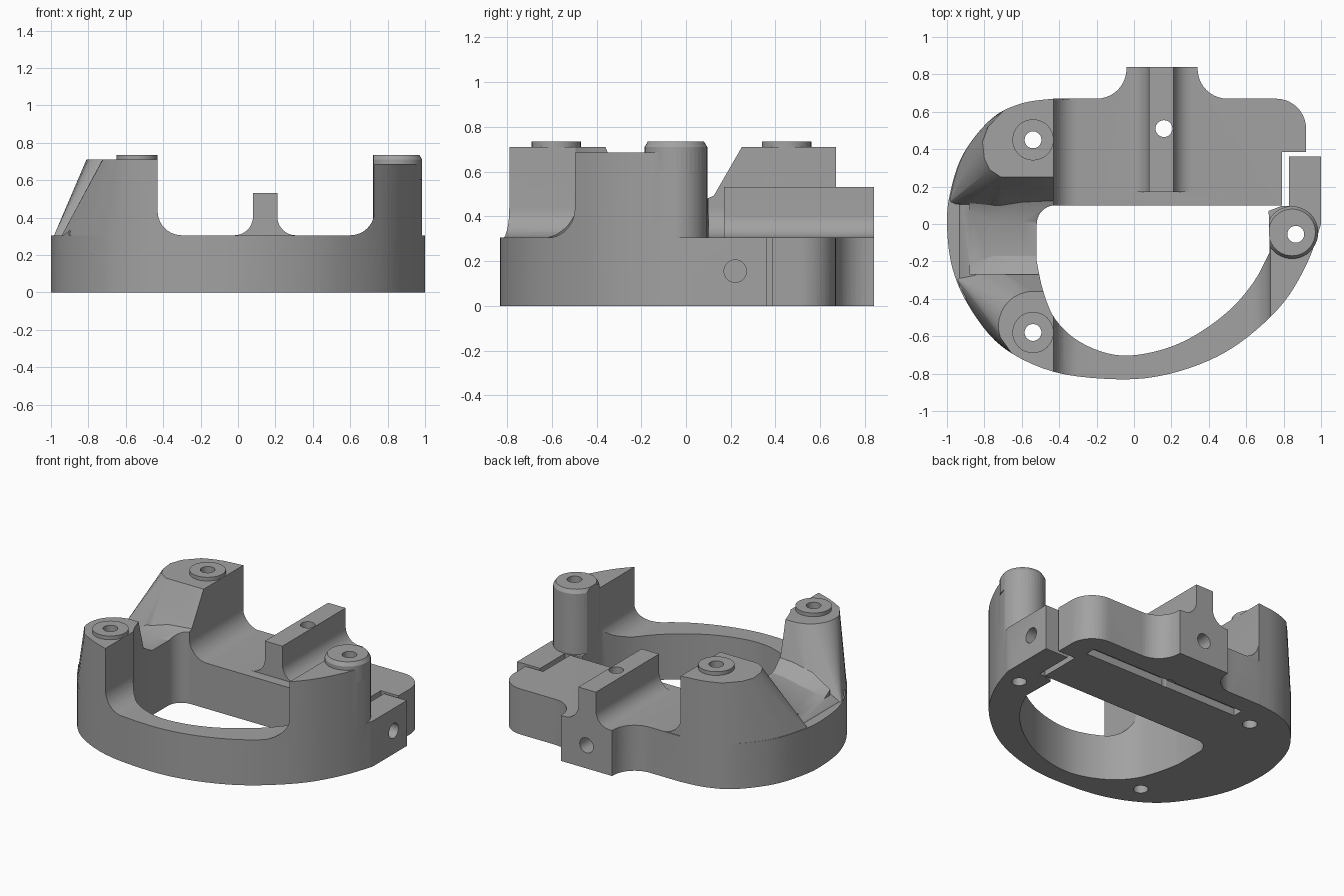
import bpy, bmesh, math
from mathutils import Vector

old = bpy.data.objects.get("Cube")
if old:
    bpy.data.objects.remove(old, do_unlink=True)

grey = bpy.data.materials.new("machined_grey")
grey.use_nodes = True
colour = (0.36, 0.36, 0.36, 1)
grey.diffuse_color = colour
grey.node_tree.nodes["Principled BSDF"].inputs["Base Color"].default_value = colour


def make(name, bm):
    bmesh.ops.recalc_face_normals(bm, faces=bm.faces)
    mesh = bpy.data.meshes.new(name)
    bm.to_mesh(mesh)
    bm.free()
    mesh.materials.append(grey)
    ob = bpy.data.objects.new(name, mesh)
    bpy.context.collection.objects.link(ob)
    return ob


def prism(name, pts, lo, hi, axis="z"):
    """Extrude a 2D profile along z (xy profile) or y (xz profile)."""
    bm = bmesh.new()
    place = (lambda p: (p[0], p[1], lo)) if axis == "z" else (lambda p: (p[0], lo, p[1]))
    move = (0, 0, hi - lo) if axis == "z" else (0, hi - lo, 0)
    face = bm.faces.new([bm.verts.new(place(p)) for p in pts])
    new = bmesh.ops.extrude_face_region(bm, geom=[face])["geom"]
    bmesh.ops.translate(bm, vec=move, verts=[v for v in new if isinstance(v, bmesh.types.BMVert)])
    return make(name, bm)


def hull(name, pts):
    bm = bmesh.new()
    for p in pts:
        bm.verts.new(p)
    out = bmesh.ops.convex_hull(bm, input=bm.verts)
    bmesh.ops.delete(bm, geom=list(set(out["geom_interior"] + out["geom_unused"])), context="VERTS")
    return make(name, bm)


def cylinder(name, start, end, r, r2=None):
    bm = bmesh.new()
    a, b = Vector(start), Vector(end)
    bmesh.ops.create_cone(bm, cap_ends=True, segments=40, radius1=r, radius2=r2 or r, depth=(b - a).length)
    bm.transform((b - a).to_track_quat("Z", "Y").to_matrix().to_4x4())
    bmesh.ops.translate(bm, vec=(a + b) / 2, verts=bm.verts)
    return make(name, bm)


def arc(cx, cy, r, a0, a1, n=10):
    angles = [math.radians(a0 + (a1 - a0) * i / n) for i in range(n + 1)]
    return [(cx + r * math.cos(a), cy + r * math.sin(a)) for a in angles]


def smooth(pts, n=5):
    """Open curve running smoothly through the given points."""
    p = [Vector(q) for q in [pts[0]] + pts + [pts[-1]]]
    out = []
    for a, b, c, d in zip(p, p[1:], p[2:], p[3:]):
        for i in range(n):
            t = i / n
            q = 2 * b + (c - a) * t + (2 * a - 5 * b + 4 * c - d) * t * t + (3 * b - a - 3 * c + d) * t ** 3
            out.append(tuple(q / 2))
    return out + [tuple(pts[-1])]


def combine(target, tools, operation):
    for tool in tools:
        m = target.modifiers.new(operation.lower(), "BOOLEAN")
        m.operation, m.solver, m.object = operation, "EXACT", tool
        bpy.context.view_layer.objects.active = target
        bpy.ops.object.modifier_apply(modifier=m.name)
        bpy.data.objects.remove(tool, do_unlink=True)


# Outer outline: rear lug, clamp corner and round front
ring = smooth([(-0.43, 0.67), (-0.6, 0.645), (-0.76, 0.565), (-0.91, 0.38), (-0.98, 0.18), (-1, 0),
               (-0.97, -0.24), (-0.87, -0.46), (-0.7, -0.66), (-0.43, -0.79), (-0.1, -0.83),
               (0.15, -0.81), (0.4, -0.73), (0.6, -0.61), (0.8, -0.42), (0.93, -0.2), (1, 0)])
outer = ring + [(1, 0.36), (0.92, 0.37)] + arc(0.76, 0.51, 0.16, 0, 90)
outer += arc(0.5, 0.83, 0.16, 270, 180) + [(0.34, 0.84), (-0.04, 0.84)] + arc(-0.2, 0.83, 0.16, 0, -90)

# Inner opening, running on into the clamp slot
inner = arc(-0.42, 0, 0.1, 90, 180) + smooth(
    [(-0.52, -0.2), (-0.485, -0.36), (-0.42, -0.51), (-0.29, -0.63), (-0.1, -0.7), (0.1, -0.685),
     (0.3, -0.61), (0.5, -0.47), (0.64, -0.31), (0.725, -0.15)])
inner += [(0.72, 0.07), (0.79, 0.097), (0.83, 0.097), (0.83, 0.36), (1.1, 0.36),
          (1.1, 0.385), (0.79, 0.385), (0.79, 0.1)]

BASE, TOP, BOSS, R = 0.305, 0.71, 0.735, 0.13
body = prism("clamp_body", outer, 0, BASE)

# Left towers: rear one with a sloped front, front one tapering, saddle between
foot = [p for p in ring[:45] if p[1] > 0.1]
rear_top = [p for p in ring if p[1] > 0.56 and p[0] > -0.72] + [
    (-0.78, 0.52), (-0.81, 0.44), (-0.8, 0.35), (-0.77, 0.29), (-0.71, 0.25), (-0.43, 0.25)]
rear = [(x, y, z) for x, y in foot for z in (0.2, 0.28)] + [(x, y, TOP) for x, y in rear_top]
rear += [(-0.43, 0.1, 0.2), (-0.43, 0.1, 0.45), (-0.74, 0.1, 0.45), (-0.9, 0.1, 0.3)]
front_foot = [p for p in ring if p[1] < -0.27 and p[0] < -0.43] + [(-0.43, -0.79)]
front_top = [p for p in ring if p[1] < -0.67 and p[0] < -0.43]
front_top += [(-0.43, -0.79)] + arc(-0.54, -0.545, 0.185, 200, 90) + [(-0.43, -0.36)]
front = [(x, y, z) for x, y in front_foot for z in (0.2, 0.28)] + [(x, y, TOP) for x, y in front_top]
front += [(-0.43, -0.25, z) for z in (0.2, 0.43)] + [(-0.72, -0.25, 0.4), (-0.88, -0.25, 0.3)]
saddle = [(x, y, z) for y in (-0.4, 0.2) for x, z in
          ((-0.43, 0.2), (-0.43, 0.44), (-0.6, 0.43), (-0.75, 0.4), (-0.86, 0.355), (-0.93, 0.31), (-0.965, 0.26), (-0.97, 0.2))]


def ramp(name, y0, y1, rise):
    """Blend between the saddle and a tower side."""
    line = [(-0.43, 0.44), (-0.6, 0.43), (-0.75, 0.4), (-0.88, 0.32)]
    return hull(name, [(x, y, z + d) for x, z in line for y, d in ((y0, 0), (y1, 0), (y1, rise))])


towers = [hull("rear_tower", rear), hull("front_tower", front), hull("saddle", saddle),
          ramp("rear_ramp", 0.01, 0.13, 0.055), ramp("front_ramp", -0.17, -0.27, 0.06)]

# Fillets running out of the tower wall and the post wall
fillet = [(-0.46, 0.25), (-0.46, BASE + R), (-0.43, BASE + R)] + arc(-0.43 + R, BASE + R, R, 180, 270)[1:]
fillet += [(-0.43 + R, 0.25)]
towers.append(prism("tower_fillet", fillet, -0.9, 0.665, "y"))
wall = arc(0.73 - R, BASE + R, R, 270, 360) + [(0.73, 0.685), (1.1, 0.685), (1.1, 0.25), (0.73 - R, 0.25)]
towers.append(prism("post_wing", wall, -0.7, -0.06, "y"))

# Rib with flared foot
rib = [(0.08, 0.53)] + arc(-0.02, BASE + 0.1, 0.1, 0, -90) + [(-0.02, 0.25), (0.31, 0.25)]
rib += arc(0.31, BASE + 0.1, 0.1, -90, -180) + [(0.21, 0.53)]
towers.append(prism("rib", rib, 0.17, 0.84, "y"))

# Right post
px, py = 0.845, -0.045
towers.append(cylinder("post", (px, py, 0.2), (px, py, 0.69), 0.14))
combine(body, towers, "UNION")
combine(body, [prism("outer_trim", outer, -0.1, 1)], "INTERSECT")

# Bosses
mounts = [(-0.54, 0.45), (-0.54, -0.58), (0.865, -0.055)]
bosses = [cylinder("boss", (x, y, 0.6), (x, y, BOSS), 0.11) for x, y in mounts[:2]]
bosses += [cylinder("post_boss", (px, py, 0.6), (px, py, 0.71), 0.14),
           cylinder("post_boss_top", (px, py, 0.71), (px, py, BOSS), 0.14, 0.125)]
combine(body, bosses, "UNION")

# Opening, slot, bolt holes and underside groove
cuts = [prism("opening", inner, -0.1, 1)]
cuts += [cylinder("bolt_hole", (x, y, -0.1), (x, y, 1), 0.045) for x, y in mounts + [(0.16, 0.51)]]
cuts += [cylinder("clamp_screw", (1.1, 0.22, 0.155), (0.55, 0.22, 0.155), 0.05),
         cylinder("rear_screw", (0.15, 1, 0.155), (0.15, 0.5, 0.155), 0.05),
         prism("groove", [(-0.4, 0.47), (0.77, 0.47), (0.77, 0.54), (-0.4, 0.54)], -0.1, 0.05)]
combine(body, cuts, "DIFFERENCE")

bpy.ops.object.select_all(action="DESELECT")
body.select_set(True)
bpy.context.view_layer.objects.active = body
bpy.ops.object.shade_smooth_by_angle(angle=math.radians(28))
